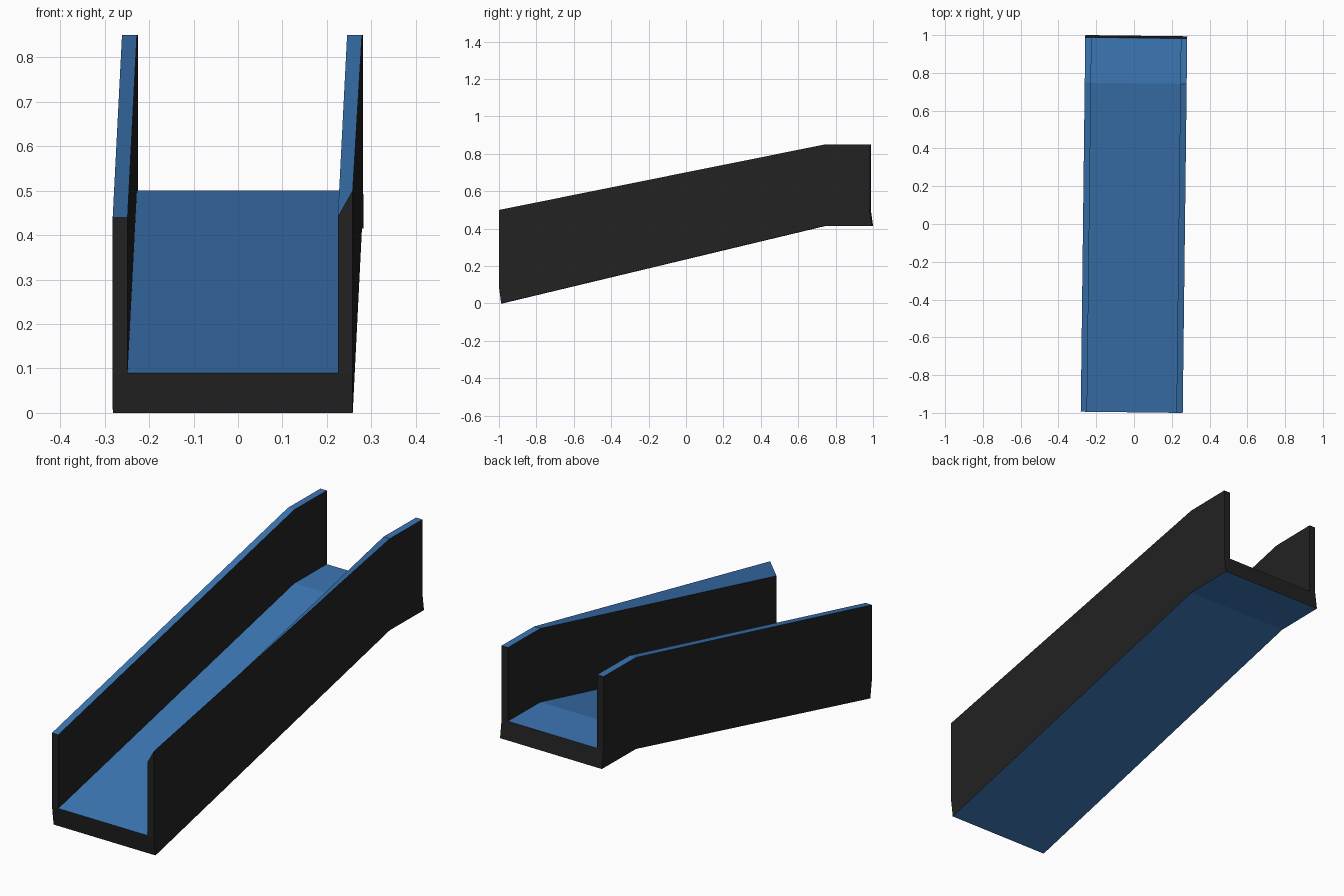
import bpy, bmesh, math

if "Cube" in bpy.data.objects:
    bpy.data.objects.remove(bpy.data.objects["Cube"])


def material(name, rgb):
    m = bpy.data.materials.new(name)
    m.diffuse_color = (*rgb, 1)
    m.use_nodes = True
    m.node_tree.nodes["Principled BSDF"].inputs["Base Color"].default_value = m.diffuse_color
    return m


black = material("black_sides", (0.016, 0.016, 0.016))
blue = material("blue_surface", (0.045, 0.182, 0.46))

OUT, INN = 0.27, 0.2365  # half widths outside and inside the walls

# Stations along the chute: y underside, y upper, z underside, z floor,
# z wall top, z outer edge of the right wall top
stations = [
    (-0.985, -0.997, 0.0, 0.09, 0.44, 0.50),
    (0.745, 0.745, 0.415, 0.50, 0.85, 0.85),
    (0.997, 0.985, 0.415, 0.50, 0.85, 0.85),
]

bm = bmesh.new()
rings = []
for yb, yu, zb, zf, zt, zo in stations:
    section = [(-OUT, yb, zb), (-OUT, yu, zf), (-OUT, yu, zt), (-INN, yu, zt),
               (-INN, yu, zf), (INN, yu, zf), (INN, yu, zt), (OUT, yu, zo),
               (OUT, yu, zf), (OUT, yb, zb)]
    rings.append([bm.verts.new(p) for p in section])

# Long faces: wall tops, floor and underside are blue, wall sides black
BLUE_STRIPS = {2, 4, 6, 9}
for a, b in zip(rings, rings[1:]):
    for i in range(10):
        j = (i + 1) % 10
        f = bm.faces.new((a[i], a[j], b[j], b[i]))
        f.material_index = 1 if i in BLUE_STRIPS else 0

# End caps: floor slab edge and the two wall ends
for ring in (rings[0], rings[-1]):
    for idx in ((0, 1, 4, 5, 8, 9), (1, 2, 3, 4), (5, 6, 7, 8)):
        bm.faces.new([ring[i] for i in idx])

bmesh.ops.recalc_face_normals(bm, faces=bm.faces)

mesh = bpy.data.meshes.new("ramp_channel")
bm.to_mesh(mesh)
bm.free()
mesh.materials.append(black)
mesh.materials.append(blue)
ramp = bpy.data.objects.new("ramp_channel", mesh)
ramp.rotation_euler.z = -0.012  # the chute sits slightly askew
bpy.context.collection.objects.link(ramp)
